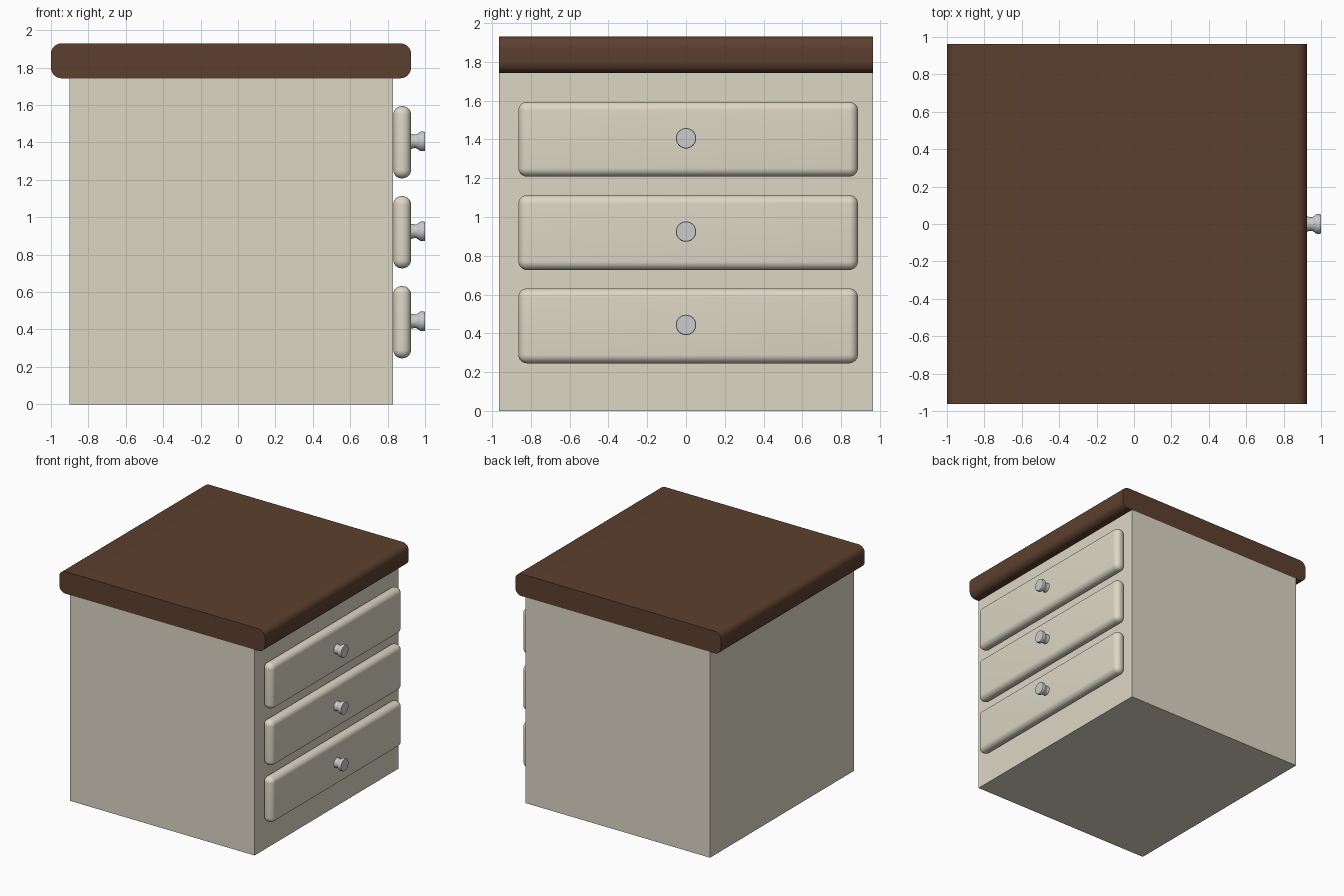
import bpy, bmesh, math
from mathutils import Matrix

if "Cube" in bpy.data.objects:
    bpy.data.objects.remove(bpy.data.objects["Cube"])


def material(name, color):
    m = bpy.data.materials.new(name)
    m.diffuse_color = (*color, 1)
    m.use_nodes = True
    m.node_tree.nodes["Principled BSDF"].inputs["Base Color"].default_value = m.diffuse_color
    return m


cream = material("cream_paint", (0.72, 0.68, 0.56))
brown = material("brown_wood", (0.107, 0.051, 0.027))


def finish(name, bm, mat=None, smooth=False):
    bmesh.ops.recalc_face_normals(bm, faces=bm.faces)
    mesh = bpy.data.meshes.new(name)
    bm.to_mesh(mesh)
    bm.free()
    ob = bpy.data.objects.new(name, mesh)
    bpy.context.collection.objects.link(ob)
    if mat:
        mesh.materials.append(mat)
    if smooth:
        bpy.ops.object.select_all(action='DESELECT')
        ob.select_set(True)
        bpy.context.view_layer.objects.active = ob
        bpy.ops.object.shade_smooth_by_angle(angle=math.radians(35))
    return ob


def box(name, x, y, z, mat, radius=0, along_y_only=False):
    """Box from (min, max) ranges, with optional rounded edges."""
    bm = bmesh.new()
    bmesh.ops.create_cube(bm, size=1)
    for v in bm.verts:
        v.co = [r[0] if c < 0 else r[1] for c, r in zip(v.co, (x, y, z))]
    if radius:
        edges = [e for e in bm.edges if not along_y_only
                 or abs(e.verts[0].co.y - e.verts[1].co.y) > 0.1]
        bmesh.ops.bevel(bm, geom=edges, offset=radius, segments=8,
                        profile=0.5, affect='EDGES')
    return finish(name, bm, mat, radius > 0)


def knob(name, x, z):
    """Flared knob: a profile of (distance out, radius) spun around x."""
    profile = [(-0.01, 0.04), (0.004, 0.04), (0.018, 0.036), (0.028, 0.037),
               (0.038, 0.043), (0.047, 0.050), (0.054, 0.0525), (0.07, 0.0525),
               (0.075, 0.050), (0.075, 0)]
    bm = bmesh.new()
    verts = [bm.verts.new((x + d, 0, z + r)) for d, r in profile]
    edges = [bm.edges.new(pair) for pair in zip(verts, verts[1:])]
    bmesh.ops.spin(bm, geom=verts + edges, cent=(x, 0, z), axis=(1, 0, 0),
                   angle=math.tau, steps=32)
    bmesh.ops.remove_doubles(bm, verts=bm.verts, dist=1e-5)
    return finish(name, bm, None, True)


# Cabinet body and rounded top slab
box("cabinet_body", (-0.90, 0.83), (-0.963, 0.963), (0, 1.743), cream)
box("top_slab", (-1, 0.925), (-0.963, 0.963), (1.743, 1.93), brown, 0.057, True)

# Three drawer fronts with knobs
for i, place in enumerate(("bottom", "middle", "top")):
    z = 0.439 + i * 0.481
    box(f"{place}_drawer", (0.83, 0.925), (-0.864, 0.886),
        (z - 0.193, z + 0.193), cream, 0.045)
    knob(f"{place}_knob", 0.925, z + 0.005)
